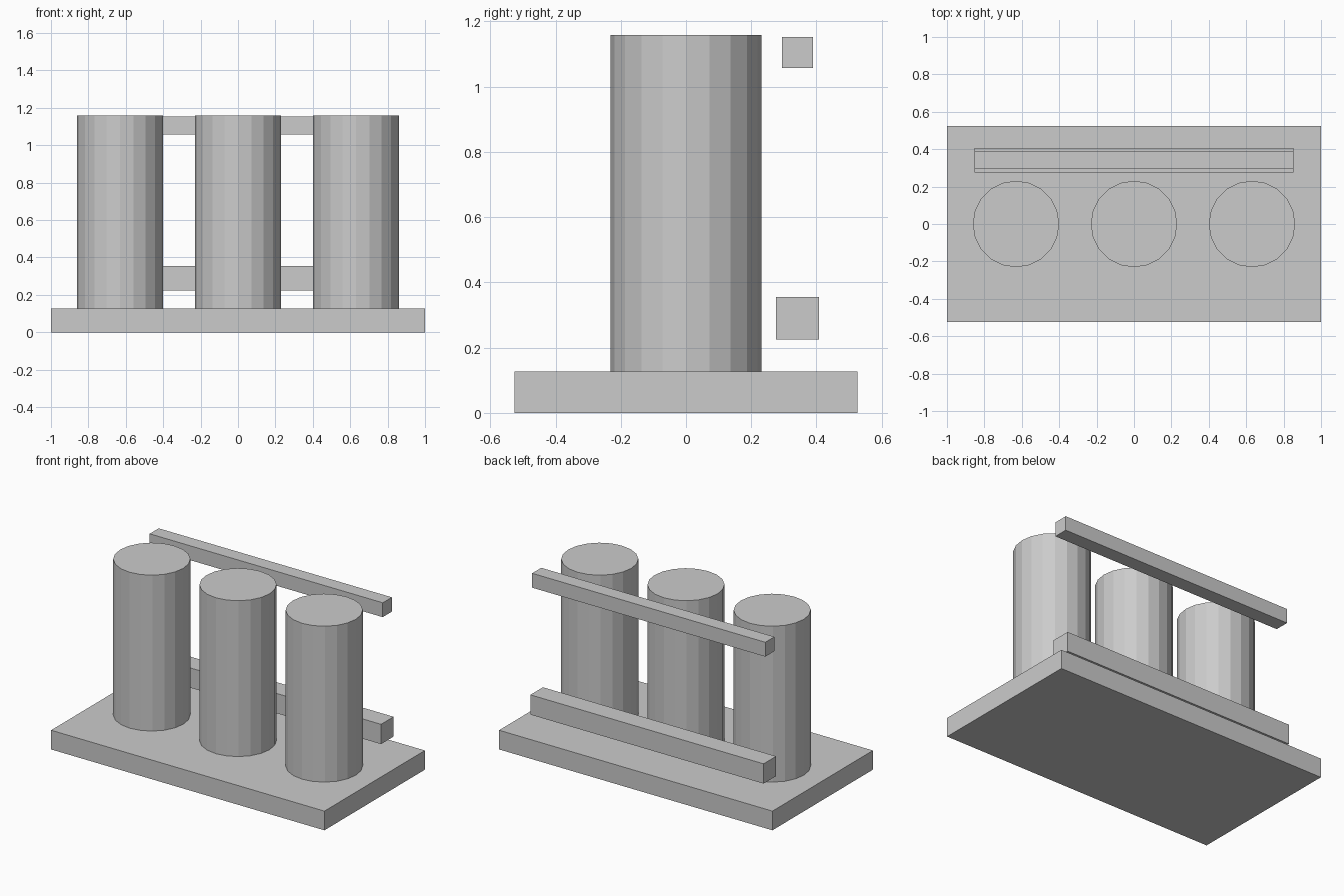
import bpy
import bmesh
from mathutils import Matrix

if "Cube" in bpy.data.objects:
    bpy.data.objects.remove(bpy.data.objects["Cube"])

grey = bpy.data.materials.new("plain grey")
grey.diffuse_color = (0.6, 0.6, 0.6, 1)
grey.use_nodes = True
grey.node_tree.nodes["Principled BSDF"].inputs["Base Color"].default_value = grey.diffuse_color


def add_part(name, bm, centre):
    mesh = bpy.data.meshes.new(name)
    bm.to_mesh(mesh)
    bm.free()
    mesh.materials.append(grey)
    obj = bpy.data.objects.new(name, mesh)
    obj.location = centre
    bpy.context.collection.objects.link(obj)


def box(name, size, centre):
    bm = bmesh.new()
    bmesh.ops.create_cube(bm, size=1, matrix=Matrix.Diagonal((*size, 1)))
    add_part(name, bm, centre)


def cylinder(name, radius, height, centre):
    bm = bmesh.new()
    bmesh.ops.create_cone(bm, cap_ends=True, segments=20,
                          radius1=radius, radius2=radius, depth=height)
    add_part(name, bm, centre)


BASE_H, TOP = 0.127, 1.158

# Base plate
box("base_plate", (2, 1.05, BASE_H), (0, 0, BASE_H / 2))

# Row of three upright cylinders
for name, x in (("left", -0.631), ("middle", 0), ("right", 0.631)):
    cylinder(name + "_cylinder", 0.231, TOP - BASE_H, (x, 0, (TOP + BASE_H) / 2))

# Two rails running behind the cylinders
for name, thick, z in (("lower_rail", 0.131, 0.29), ("upper_rail", 0.095, 1.105)):
    box(name, (1.706, thick, thick), (0, 0.342, z))
